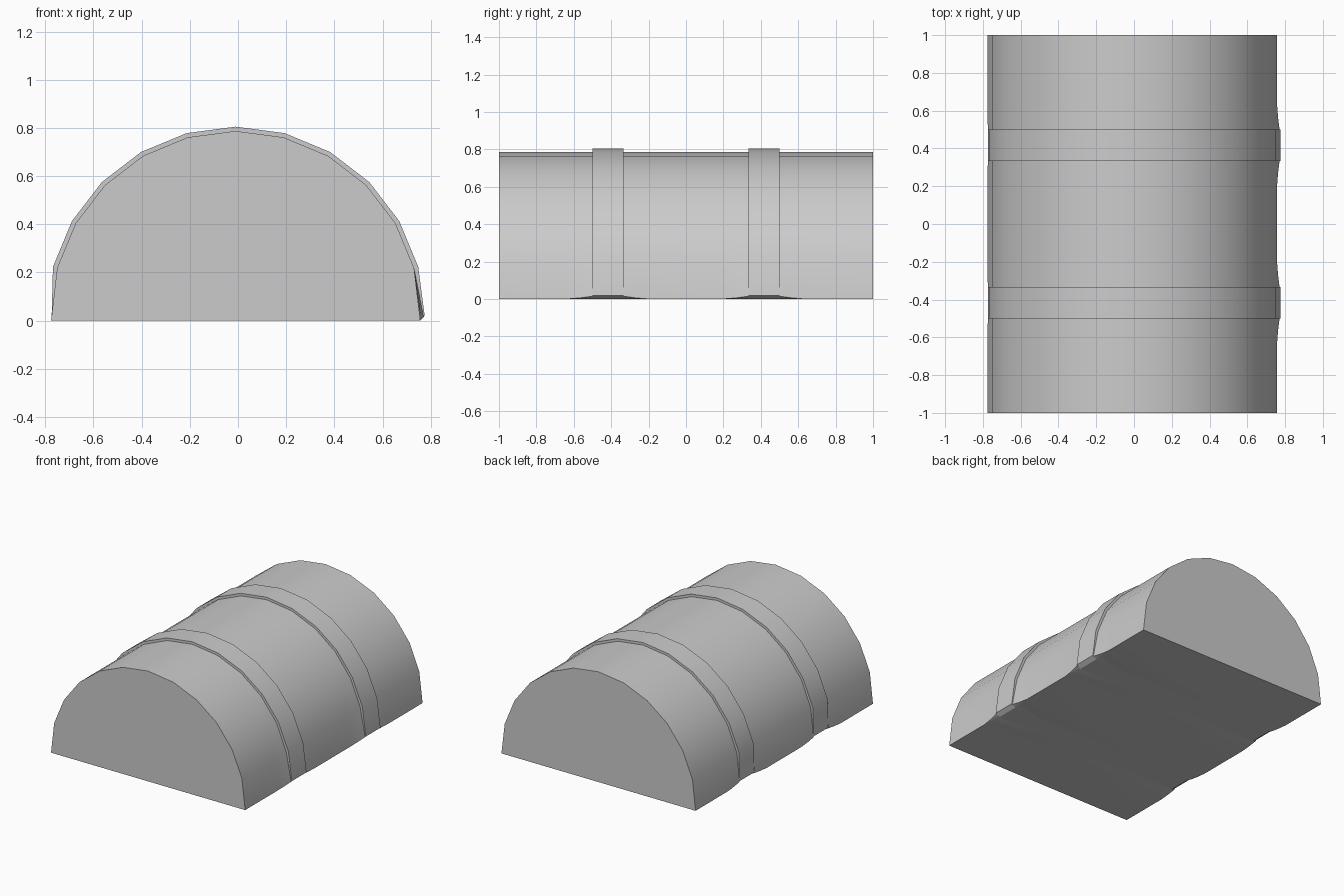
import bpy, bmesh
from math import sin, cos, pi

cube = bpy.data.objects.get("Cube")
if cube:
    bpy.data.objects.remove(cube, do_unlink=True)

# Single grey material
GREY = (0.6, 0.6, 0.6, 1)
grey = bpy.data.materials.new("plain grey")
grey.use_nodes = True
grey.diffuse_color = GREY
grey.node_tree.nodes["Principled BSDF"].inputs["Base Color"].default_value = GREY

CX, CZ = -0.01, 0.02          # centre of the arch
BODY, RIB = 0.767, 0.785      # radii
SEGMENTS = 12


def section(radius, lift):
    """Arch outline; lift (0 to 1) raises the lower corners towards the rib feet."""
    right = (0.757 + 0.018 * lift, 0.02 * lift)
    left = (-0.776 + 0.003 * lift, 0.02 * lift)
    arc = [(CX + radius * cos(pi * i / SEGMENTS), CZ + radius * sin(pi * i / SEGMENTS))
           for i in range(1, SEGMENTS)]
    return [(0.745, 0), right] + arc + [left, (-0.745, 0)]


# Stations along the length: (y, radius, corner lift)
stations = [(-1, BODY, 0)]
for mid in (-0.417, 0.417):
    for y, radius, lift in ((-0.22, BODY, 0), (-0.15, BODY, 0.3), (-0.083, BODY, 0.75),
                            (-0.083, RIB, 1), (0.083, RIB, 1),
                            (0.083, BODY, 0.75), (0.15, BODY, 0.3), (0.22, BODY, 0)):
        stations.append((mid + y, radius, lift))
stations.append((1, BODY, 0))

# Ribbed half-cylinder lofted through the stations
bm = bmesh.new()
rings = [[bm.verts.new((x, y, z)) for x, z in section(r, lift)] for y, r, lift in stations]
for a, b in zip(rings, rings[1:]):
    for i in range(len(a)):
        j = (i + 1) % len(a)
        bm.faces.new((a[i], a[j], b[j], b[i]))
bm.faces.new(rings[0])
bm.faces.new(rings[-1])
bmesh.ops.recalc_face_normals(bm, faces=bm.faces)

mesh = bpy.data.meshes.new("ribbed_half_cylinder")
bm.to_mesh(mesh)
bm.free()
mesh.materials.append(grey)
shell = bpy.data.objects.new("ribbed_half_cylinder", mesh)
bpy.context.collection.objects.link(shell)

# Smooth round surface, crisp rib steps and ends
bpy.ops.object.select_all(action="DESELECT")
shell.select_set(True)
bpy.context.view_layer.objects.active = shell
bpy.ops.object.shade_smooth_by_angle(angle=pi / 6)
